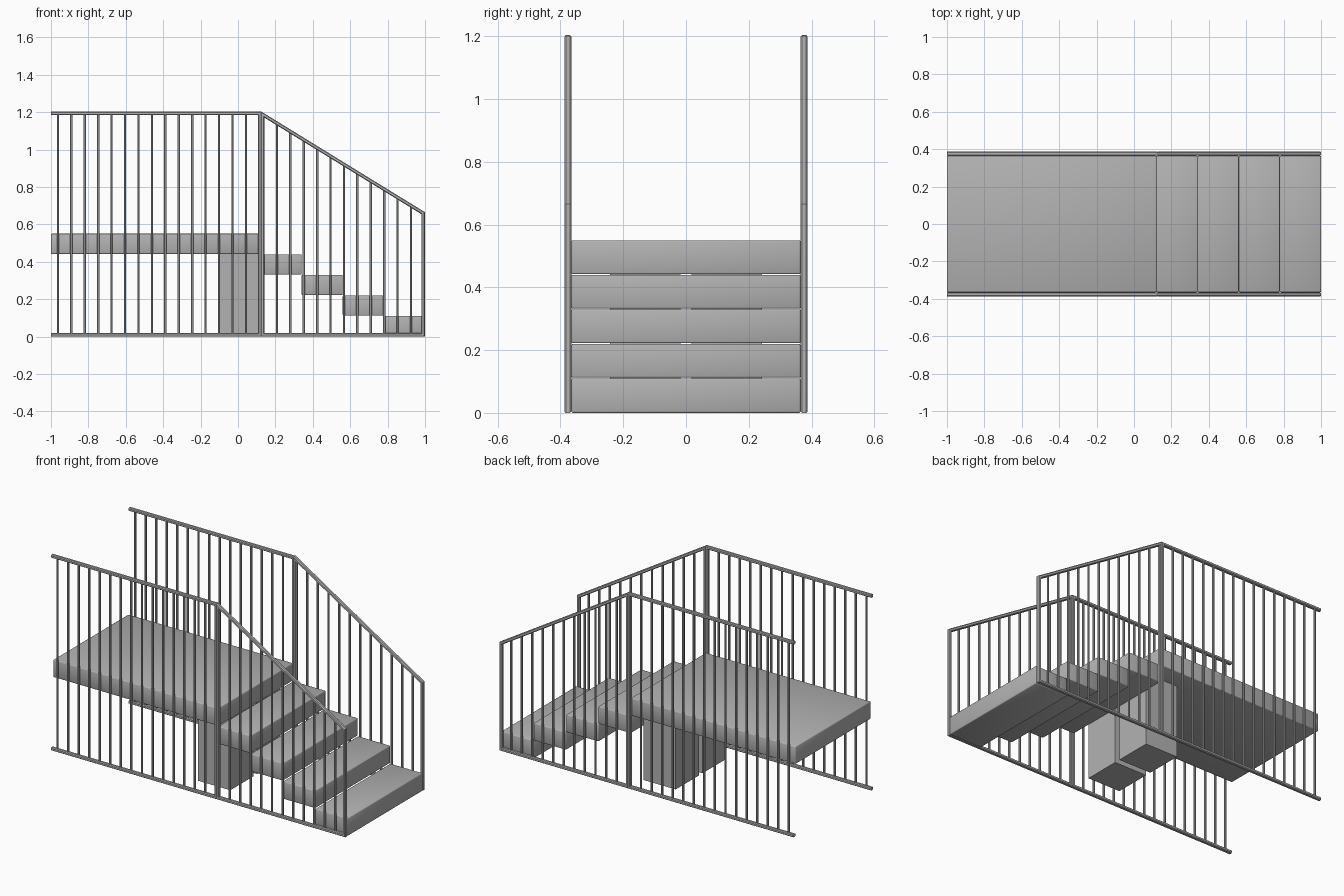
import bpy
import bmesh
from mathutils import Vector

cube = bpy.data.objects.get("Cube")
if cube:
    bpy.data.objects.remove(cube, do_unlink=True)

# Single grey finish for the whole staircase
grey = bpy.data.materials.new("plain_grey")
grey.use_nodes = True
colour = (0.45, 0.45, 0.45, 1.0)
grey.diffuse_color = colour
grey.node_tree.nodes["Principled BSDF"].inputs["Base Color"].default_value = colour


def finish(bm, name):
    bmesh.ops.recalc_face_normals(bm, faces=bm.faces)
    mesh = bpy.data.meshes.new(name)
    bm.to_mesh(mesh)
    bm.free()
    mesh.materials.append(grey)
    obj = bpy.data.objects.new(name, mesh)
    bpy.context.collection.objects.link(obj)
    return obj


def block(name, x, y, z, bevel=0.005):
    """Box between (min, max) pairs with softened edges."""
    bm = bmesh.new()
    bmesh.ops.create_cube(bm, size=1)
    for v in bm.verts:
        v.co = [(lo + hi) / 2 + c * (hi - lo) for c, (lo, hi) in zip(v.co, (x, y, z))]
    if bevel:
        bmesh.ops.bevel(bm, geom=bm.edges[:], offset=bevel, segments=2,
                        profile=0.5, affect='EDGES')
    return finish(bm, name)


def sweep(bm, path, y, half_w, half_y, closed=False):
    """Sweep a chamfered square along a mitred path in the xz plane."""
    pts = [Vector(p) for p in path]
    n = len(pts)
    c = 0.55
    profile = [(1, c), (c, 1), (-c, 1), (-1, c), (-1, -c), (-c, -1), (c, -1), (1, -c)]
    rings = []
    for i, p in enumerate(pts):
        before = (p - pts[i - 1]).normalized() if closed or i > 0 else None
        after = (pts[(i + 1) % n] - p).normalized() if closed or i < n - 1 else None
        before, after = before or after, after or before
        n1 = Vector((-before.y, before.x))
        n2 = Vector((-after.y, after.x))
        mitre = (n1 + n2) / (1 + n1.dot(n2))
        rings.append([bm.verts.new((p.x + mitre.x * a * half_w, y + b * half_y,
                                    p.y + mitre.y * a * half_w)) for a, b in profile])
    k = len(profile)
    for i in range(n if closed else n - 1):
        r, s = rings[i], rings[(i + 1) % n]
        for j in range(k):
            bm.faces.new((r[j], r[(j + 1) % k], s[(j + 1) % k], s[j]))
    if not closed:
        bm.faces.new(rings[0])
        bm.faces.new(rings[-1])


# Landing and four descending treads
RISE, RUN, EDGE = 0.11, 0.22, 0.12
WIDTH = (-0.365, 0.365)
block("landing", (-1, EDGE), WIDTH, (4 * RISE + 0.002, 5 * RISE))
for i in range(4):
    top = (4 - i) * RISE
    block(f"tread_{i + 1}", (EDGE + i * RUN, EDGE + (i + 1) * RUN), WIDTH,
          (top - RISE + 0.002 * (i < 3), top))

# Pair of square pillars under the landing edge
for name, y in (("right_pillar", (-0.243, -0.018)), ("left_pillar", (0.018, 0.243))):
    block(name, (-0.1, 0.118), y, (0, 0.445), 0)

# Railings: open landing frame, closed sloping stair frame, and balusters
LOW, HIGH = 0.0095, 1.193
POST, STAIR_POST, END = 0.117, 0.131, 0.99
SLOPE_TOP, SLOPE_END = 1.188, 0.66
for side, y in (("front", -0.3765), ("back", 0.3765)):
    bm = bmesh.new()
    sweep(bm, [(-1, LOW), (POST, LOW), (POST, HIGH), (-1, HIGH)], y, 0.0095, 0.0115)
    finish(bm, f"{side}_landing_rail")

    bm = bmesh.new()
    sweep(bm, [(STAIR_POST, LOW), (END, LOW), (END, SLOPE_END), (STAIR_POST, SLOPE_TOP)],
          y, 0.0095, 0.0115, closed=True)
    finish(bm, f"{side}_stair_rail")

    bm = bmesh.new()
    for i in range(15):
        x = -0.963 + i * 0.0718
        sweep(bm, [(x, LOW), (x, HIGH)], y, 0.006, 0.006)
    for i in range(11):
        x = 0.208 + i * 0.0717
        t = (x - STAIR_POST) / (END - STAIR_POST)
        sweep(bm, [(x, LOW), (x, SLOPE_TOP + t * (SLOPE_END - SLOPE_TOP))], y, 0.006, 0.006)
    finish(bm, f"{side}_balusters")

# Smooth shading on the softened slabs only
for obj in bpy.context.collection.objects:
    if obj.name.startswith(("landing", "tread")):
        obj.data.shade_smooth()
